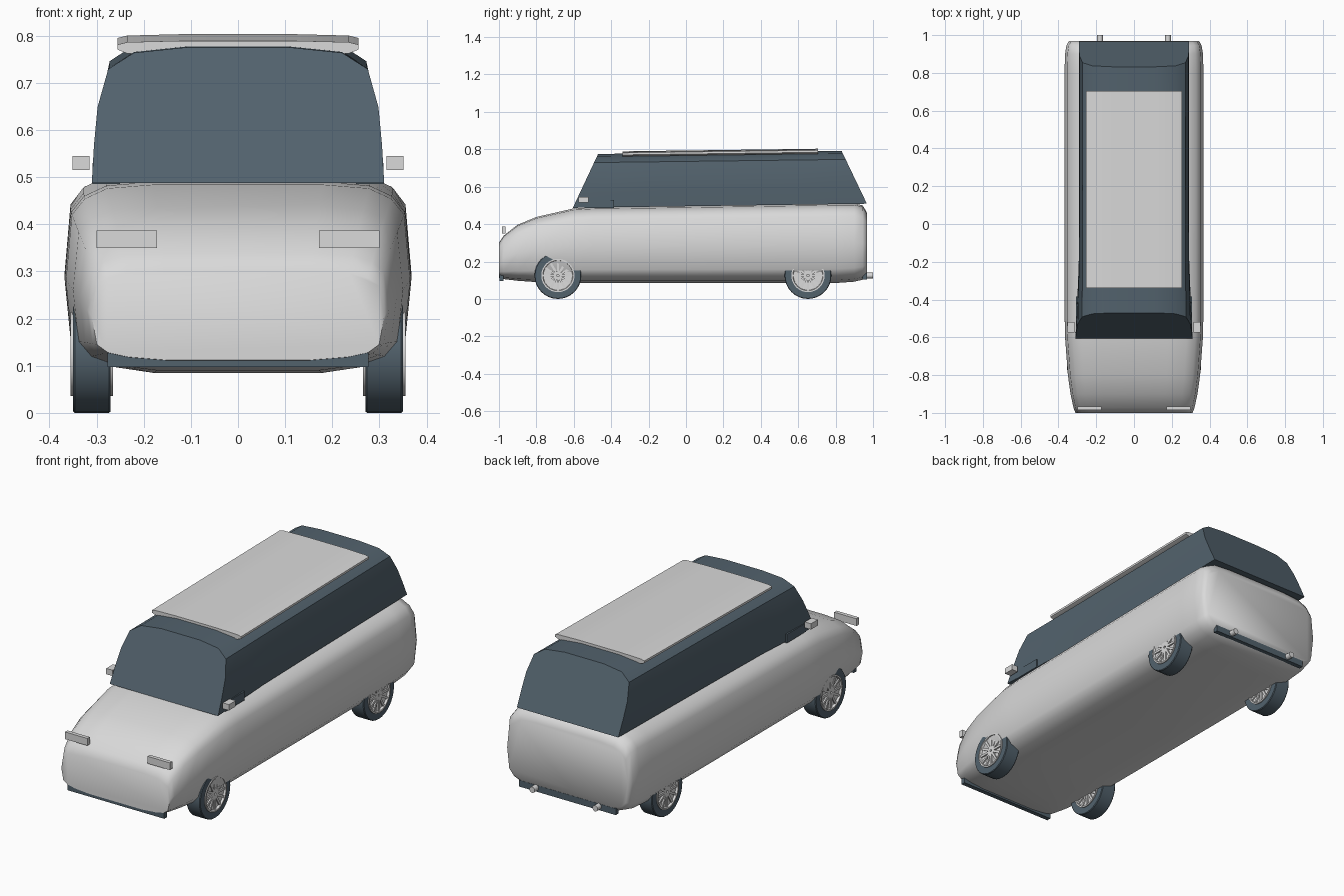
import bpy, bmesh, math
from mathutils import Matrix

if "Cube" in bpy.data.objects:
    bpy.data.objects.remove(bpy.data.objects["Cube"])


def material(name, color):
    m = bpy.data.materials.new(name)
    m.diffuse_color = (*color, 1)
    m.use_nodes = True
    m.node_tree.nodes["Principled BSDF"].inputs["Base Color"].default_value = m.diffuse_color
    return m


SILVER = material("light_grey", (0.70, 0.70, 0.70))
SLATE = material("slate_blue", (0.085, 0.122, 0.152))


def finish(name, bm, mat, angle=None):
    bmesh.ops.recalc_face_normals(bm, faces=bm.faces[:])
    me = bpy.data.meshes.new(name)
    bm.to_mesh(me)
    bm.free()
    me.materials.append(mat)
    ob = bpy.data.objects.new(name, me)
    bpy.context.collection.objects.link(ob)
    if angle:
        bpy.ops.object.select_all(action='DESELECT')
        ob.select_set(True)
        bpy.context.view_layer.objects.active = ob
        bpy.ops.object.shade_smooth_by_angle(angle=math.radians(angle))
    return ob


def loft(name, rings, mat, angle):
    """Skin closed rings of equal size and cap both ends."""
    bm = bmesh.new()
    rows = [[bm.verts.new(p) for p in ring] for ring in rings]
    n = len(rows[0])
    for a, b in zip(rows, rows[1:]):
        for i in range(n):
            j = (i + 1) % n
            bm.faces.new((a[i], a[j], b[j], b[i]))
    bm.faces.new(rows[0])
    bm.faces.new(rows[-1])
    return finish(name, bm, mat, angle)


def box(name, x, y, z, mat):
    bm = bmesh.new()
    bmesh.ops.create_cube(bm, size=1)
    for v in bm.verts:
        v.co = [lo + (c + 0.5) * (hi - lo) for c, (lo, hi) in zip(v.co, (x, y, z))]
    return finish(name, bm, mat)


def lathe_x(name, profile, centre, mat, segments=32):
    """Spin an (x, radius) loop around the x axis through centre."""
    bm = bmesh.new()
    rows = []
    for k in range(segments):
        a = 2 * math.pi * k / segments
        rows.append([bm.verts.new((centre[0] + x, centre[1] + r * math.cos(a),
                                   centre[2] + r * math.sin(a))) for x, r in profile])
    n = len(profile)
    for k in range(segments):
        a, b = rows[k], rows[(k + 1) % segments]
        for i in range(n):
            j = (i + 1) % n
            bm.faces.new((a[i], a[j], b[j], b[i]))
    return finish(name, bm, mat, 35)


def mirrored(half):
    """Close a right-hand half section (w, t) with its left-hand copy."""
    return half + [(-w, t) for w, t in reversed(half)]


# Body shell: one rounded section scaled along the length
section = mirrored([(0.49, 0), (0.75, 0.035), (0.89, 0.085), (0.965, 0.175), (1, 0.49),
                    (0.965, 0.84), (0.89, 0.925), (0.76, 0.98), (0.49, 1)])
stations = [  # y, half width, bottom, top
    (-1.00, 0.310, 0.112, 0.300), (-0.975, 0.320, 0.106, 0.338), (-0.90, 0.336, 0.097, 0.397),
    (-0.80, 0.350, 0.090, 0.438), (-0.60, 0.365, 0.085, 0.484), (-0.50, 0.367, 0.085, 0.490),
    (0.00, 0.368, 0.085, 0.497), (0.80, 0.368, 0.085, 0.510), (0.90, 0.365, 0.092, 0.511),
    (0.945, 0.358, 0.103, 0.500), (0.968, 0.345, 0.125, 0.460)]
loft("body", [[(w * hw, y, z0 + t * (z1 - z0)) for w, t in section]
              for y, hw, z0, z1 in stations], SILVER, 65)

# Glazed cabin: raked front and rear, flared at the base
cabin_half = [(0.290, 0.0), (0.291, 0.28), (0.289, 0.56), (0.272, 0.84),
              (0.220, 0.96), (0.110, 1.0)]
rings = []
for f, flare in ((0, 0.02), (0.12, 0.011), (0.25, 0.002), (0.5, 0), (0.8, 0), (1, 0)):
    ring = []
    for w, t in mirrored(cabin_half):
        y0, y1 = -0.605 + 0.135 * t, 0.967 - 0.135 * t
        z0, z1 = 0.487 + 0.022 * f, 0.775 + 0.016 * f
        ring.append((w + math.copysign(flare * (1 - t), w), y0 + f * (y1 - y0),
                     z0 + t * (z1 - z0)))
    rings.append(ring)
loft("cabin", rings, SLATE, 40)

# Gently crowned roof panel
panel = mirrored([(0.235, -0.010), (0.255, -0.002), (0.255, 0.009), (0.235, 0.014),
                  (0.120, 0.017)])
loft("roof_panel", [[(x, y, z + t) for x, t in panel]
                    for y, z in ((-0.34, 0.772), (0.705, 0.786))], SILVER, 30)

# Wheels: tyre ring, dished rim, thin spokes
R = 0.125
for side, sx in (("right", 1), ("left", -1)):
    for place, y in (("front", -0.685), ("rear", 0.652)):
        c = (sx * 0.31, y, R)
        tag = place + "_" + side
        lathe_x("tyre_" + tag, [(-0.04, 0.088), (-0.04, 0.122), (-0.036, R), (0.036, R),
                                (0.04, 0.122), (0.04, 0.088)], c, SLATE)
        lathe_x("rim_" + tag, [(-0.03, 0.001), (-0.034, 0.078), (-0.045, 0.081),
                               (-0.045, 0.089), (0.045, 0.089), (0.045, 0.081),
                               (0.034, 0.078), (0.03, 0.001)], c, SILVER)
        bm = bmesh.new()
        for k in range(12):
            turn = Matrix.Rotation(k * math.pi / 6, 4, 'X')
            for face in (-0.035, 0.035):
                bmesh.ops.create_cube(bm, size=1, matrix=Matrix.Translation(c) @ turn
                                      @ Matrix.Translation((face, 0, 0.044))
                                      @ Matrix.Diagonal((0.010, 0.012, 0.076, 1)))
        finish("spokes_" + tag, bm, SILVER)

    # Paired fittings
    def pair(name, x0, x1, y, z, mat):
        box(name + "_" + side, sorted((sx * x0, sx * x1)), y, z, mat)

    pair("headlight", 0.172, 0.300, (-0.985, -0.965), (0.350, 0.387), SILVER)
    pair("mirror", 0.315, 0.351, (-0.575, -0.520), (0.515, 0.545), SILVER)
    pair("mirror_mount", 0.250, 0.308, (-0.540, -0.385), (0.485, 0.530), SLATE)

    # Exhaust pipe
    bm = bmesh.new()
    bmesh.ops.create_cone(bm, cap_ends=True, segments=16, radius1=0.015, radius2=0.015,
                          depth=0.08, matrix=Matrix.Translation((sx * 0.18, 0.96, 0.125))
                          @ Matrix.Rotation(math.pi / 2, 4, 'X'))
    finish("exhaust_" + side, bm, SILVER, 35)

# Bumpers
box("front_bumper", (-0.277, 0.277), (-0.998, -0.975), (0.097, 0.140), SLATE)
box("rear_bumper", (-0.277, 0.277), (0.945, 0.969), (0.105, 0.138), SLATE)
